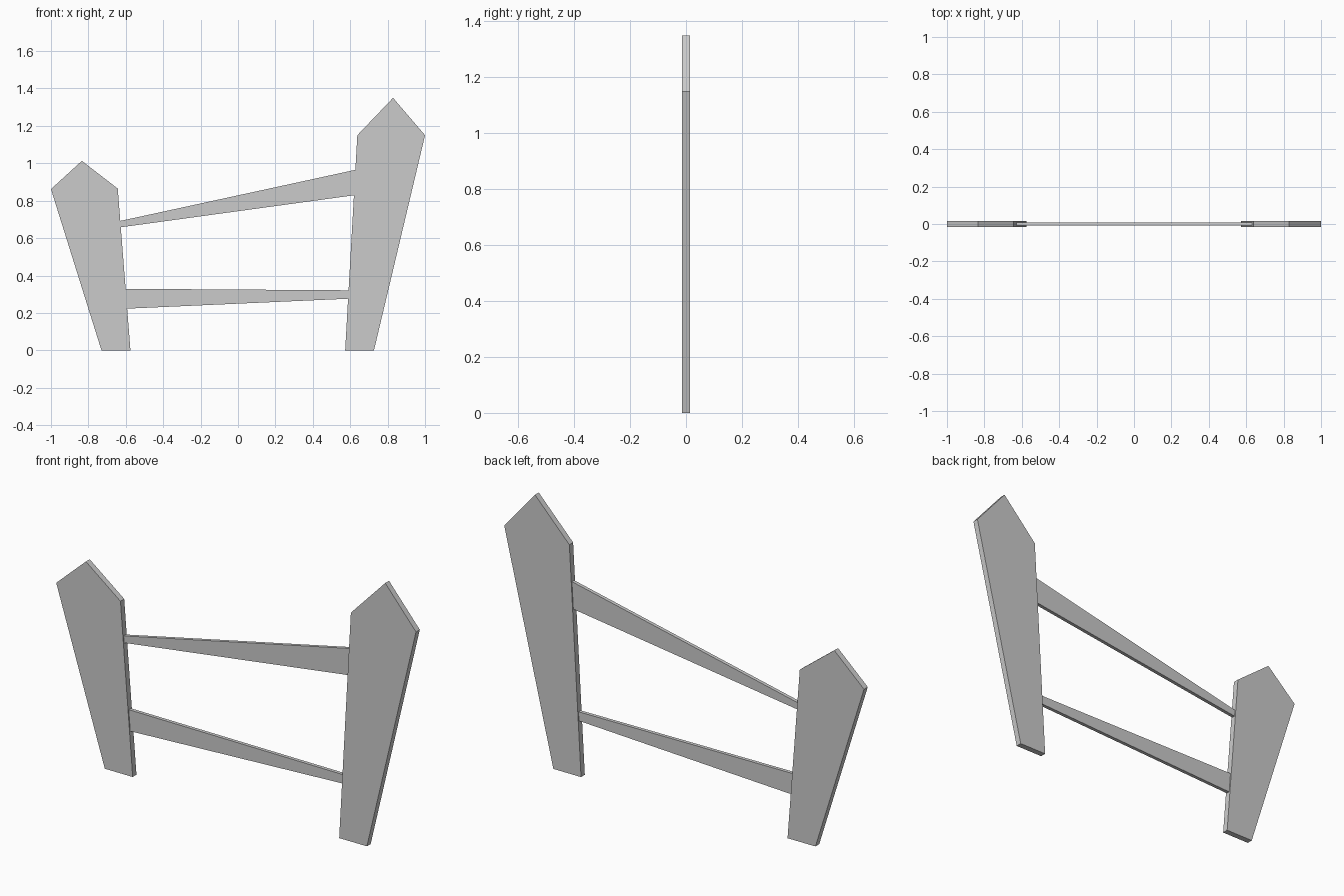
import bpy
import bmesh

if "Cube" in bpy.data.objects:
    bpy.data.objects.remove(bpy.data.objects["Cube"])


def board(name, outline, half):
    """Flat board: front (x, z) outline extruded evenly about y = 0."""
    bm = bmesh.new()
    face = bm.faces.new([bm.verts.new((x, -half, z)) for x, z in outline])
    ext = bmesh.ops.extrude_face_region(bm, geom=[face])
    moved = [v for v in ext["geom"] if isinstance(v, bmesh.types.BMVert)]
    bmesh.ops.translate(bm, verts=moved, vec=(0, 2 * half, 0))
    bmesh.ops.recalc_face_normals(bm, faces=bm.faces)
    mesh = bpy.data.meshes.new(name)
    bm.to_mesh(mesh)
    bm.free()
    bpy.context.collection.objects.link(bpy.data.objects.new(name, mesh))


def left_x(z):
    return -0.575 - 0.068 * z / 0.865


def right_x(z):
    return 0.573 + 0.065 * z / 1.15


# Pointed, tapering posts
board("left_post", [(-0.73, 0), (left_x(0), 0), (left_x(0.865), 0.865),
                    (-0.835, 1.013), (-1.0, 0.862)], 0.015)
board("right_post", [(right_x(0), 0), (0.727, 0), (1.0, 1.15),
                     (0.829, 1.35), (right_x(1.15), 1.15)], 0.015)

# Tapered rails ending flush on the slanted inner post edges
rails = {"upper_rail": (0.658, 0.692, 0.829, 0.965),
         "lower_rail": (0.223, 0.329, 0.276, 0.321)}
for name, (l0, l1, r0, r1) in rails.items():
    board(name, [(left_x(l0), l0), (right_x(r0), r0),
                 (right_x(r1), r1), (left_x(l1), l1)], 0.009)
